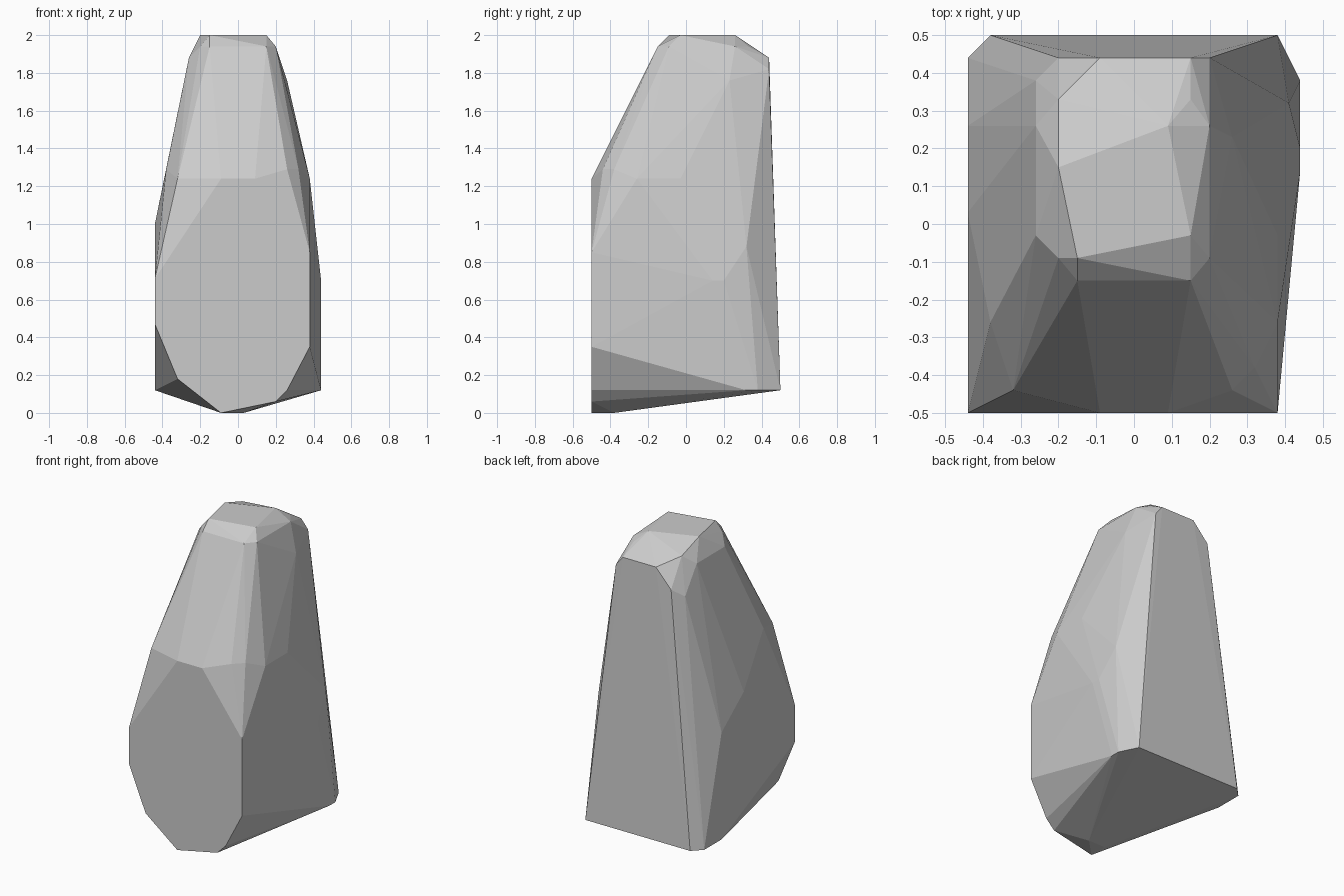
import bpy
import bmesh
import math

# Remove the default object
default = bpy.data.objects.get("Cube")
if default:
    bpy.data.objects.remove(default, do_unlink=True)

CENTIMETRE = 0.01


def make_material(name, colour):
    material = bpy.data.materials.new(name)
    material.use_nodes = True
    material.diffuse_color = colour
    material.node_tree.nodes["Principled BSDF"].inputs["Base Color"].default_value = colour
    return material


def on_plane(axis, level, pairs):
    """Corner points of a facet lying flat at one level of an axis."""
    points = []
    for pair in pairs:
        point = list(pair)
        point.insert("xyz".index(axis), level)
        points.append(point)
    return points


def chiselled_block(name, corners, material):
    """Wrap the corner points in a faceted convex shell."""
    bm = bmesh.new()
    for corner in corners:
        bm.verts.new([value * CENTIMETRE for value in corner])
    hull = bmesh.ops.convex_hull(bm, input=bm.verts, use_existing_faces=False)
    unused = {item for key in ("geom_interior", "geom_unused") for item in hull[key]
              if isinstance(item, bmesh.types.BMVert)}
    bmesh.ops.delete(bm, geom=list(unused), context="VERTS")
    # Merge triangles that share a flat facet
    bmesh.ops.dissolve_limit(bm, angle_limit=math.radians(1), verts=bm.verts, edges=bm.edges)
    bmesh.ops.recalc_face_normals(bm, faces=bm.faces)
    mesh = bpy.data.meshes.new(name)
    bm.to_mesh(mesh)
    bm.free()
    mesh.materials.append(material)
    block = bpy.data.objects.new(name, mesh)
    bpy.context.scene.collection.objects.link(block)
    return block


# Broad flat front facet
front = on_plane("y", -50, [(-9, 0), (20, 6), (26, 12), (38, 35), (38, 85),
                            (9, 124), (-9, 124), (-44, 71), (-44, 47), (-32, 18)])

# Underside: small foot and the raised rear edge
foot = on_plane("z", 0, [(-9, -38), (3, -38)])
rear_edge = on_plane("z", 12, [(-38, 50), (38, 50), (44, 38), (44, 32), (-44, 44), (-44, 26)])

# Upper end of the leaning back facet
back_top = on_plane("y", 44, [(-9, 188), (15, 188), (20, 182), (-20, 176)])

# Flat crown and the bevel ring around it
crown = on_plane("z", 200, [(-20, 15), (-15, -9), (15, -3), (9, 26)])
bevel = on_plane("z", 194, [(-15, -15), (15, -15), (20, -9), (20, 26), (15, 33),
                            (-20, -9), (-20, 33)])

# Shoulder and flank corners on each side
shoulder = [(-32, -44, 124), (26, -44, 129), (32, -38, 129), (38, -26, 124), (38, -3, 124)]
right_flank = [(44, 14, 70), (44, 20, 70), (41, 32, 88), (26, 23, 176)]
left_flank = [(-44, 26, 82), (-44, 3, 100), (-38, -26, 129),
              (-26, -3, 188), (-26, 26, 188), (-26, 38, 171)]

grey_stone = make_material("grey stone", (0.6, 0.6, 0.6, 1))
chiselled_block("standing_stone",
                front + foot + rear_edge + back_top + crown + bevel
                + shoulder + right_flank + left_flank,
                grey_stone)
